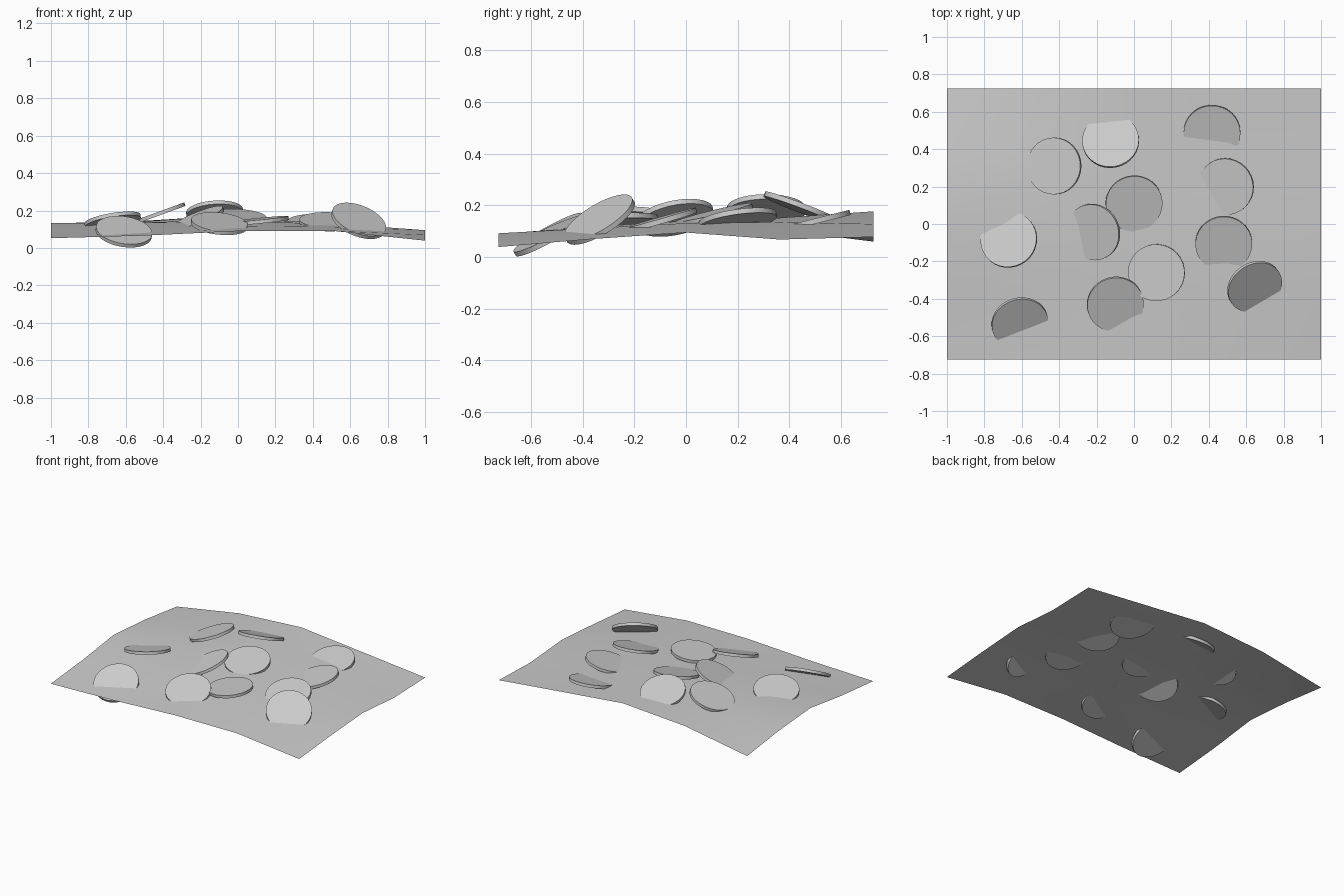
import bpy, bmesh
from math import radians
from mathutils import Matrix, Vector

if "Cube" in bpy.data.objects:
    bpy.data.objects.remove(bpy.data.objects["Cube"])

R, THICK = 0.152, 0.02


def finish(name, bm, angle):
    me = bpy.data.meshes.new(name)
    bm.to_mesh(me)
    bm.free()
    ob = bpy.data.objects.new(name, me)
    bpy.context.collection.objects.link(ob)
    bpy.ops.object.select_all(action='DESELECT')
    ob.select_set(True)
    bpy.context.view_layer.objects.active = ob
    bpy.ops.object.shade_smooth_by_angle(angle=radians(angle))
    return ob


# Gently domed sheet: heights of a 4 x 4 cell grid, rows front to back
HEIGHTS = [
    (.052, .066, .090, .092, .039),
    (.085, .092, .117, .112, .070),
    (.132, .136, .140, .131, .095),
    (.105, .142, .152, .135, .068),
    (.060, .145, .177, .128, .078),
]
bm = bmesh.new()
grid = [[bm.verts.new((-1 + .5 * i, -.725 + .3625 * j, z)) for i, z in enumerate(row)]
        for j, row in enumerate(HEIGHTS)]
for j in range(4):
    for i in range(4):
        bm.faces.new((grid[j][i], grid[j][i + 1], grid[j + 1][i + 1], grid[j + 1][i]))
finish("sheet", bm, 60)

# Scattered discs: x, y, z, uphill direction (degrees), tilt (degrees)
DISCS = [
    (-.61, -.53, .087, 106, 30),
    (.645, -.335, .145, 124, 36),
    (-.10, -.428, .13, 107, 20),
    (.12, -.26, .146, 20, 6),
    (.48, -.105, .14, 95, 16),
    (.49, .20, .145, 34, 14),
    (.417, .487, .136, 90, 14),
    (-.125, .445, .19, -80, 21),
    (-.427, .31, .182, 0, 20),
    (0, .11, .163, 105, 14),
    (-.218, -.043, .152, 26, 25),
    (-.67, -.083, .146, -52, 15),
]
for n, (x, y, z, az, tilt) in enumerate(DISCS, 1):
    bm = bmesh.new()
    # negative turn about Y raises the +X side, then it is swung to its heading
    m = (Matrix.Translation(Vector((x, y, z)))
         @ Matrix.Rotation(radians(az), 4, 'Z')
         @ Matrix.Rotation(radians(-tilt), 4, 'Y'))
    bmesh.ops.create_cone(bm, cap_ends=True, segments=32, radius1=R, radius2=R,
                          depth=THICK, matrix=m)
    finish(f"disc_{n:02d}", bm, 30)
